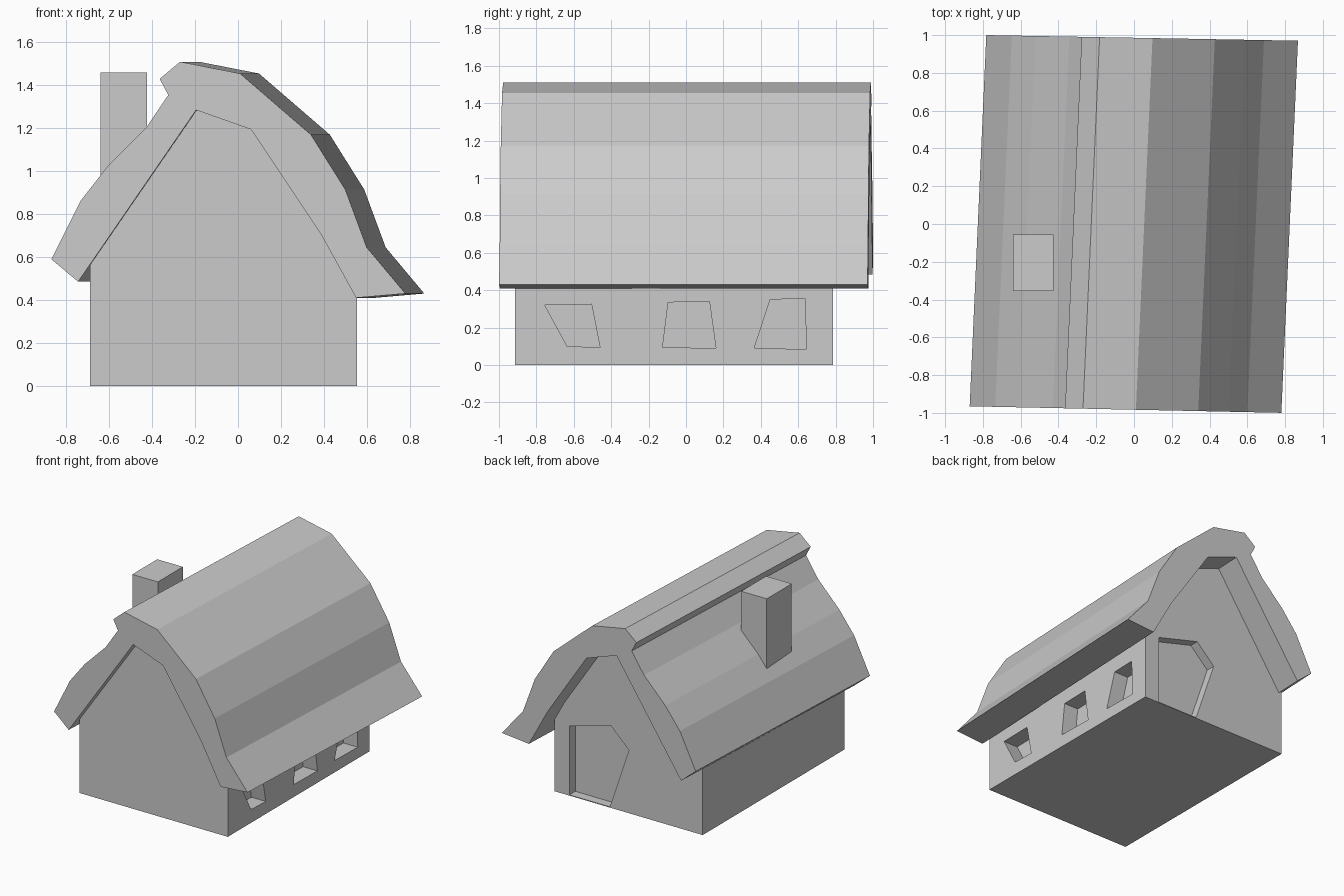
import bpy
import bmesh
from mathutils import Vector

default = bpy.data.objects.get("Cube")
if default:
    bpy.data.objects.remove(default, do_unlink=True)

# One plain grey for the whole cottage
GREY = (0.6, 0.6, 0.6, 1.0)
grey = bpy.data.materials.new("plain_grey")
grey.use_nodes = True
grey.diffuse_color = GREY
grey.node_tree.nodes["Principled BSDF"].inputs["Base Color"].default_value = GREY


def loft(name, near, far):
    """Solid between two matching outlines."""
    bm = bmesh.new()
    a = [bm.verts.new(p) for p in near]
    b = [bm.verts.new(p) for p in far]
    bm.faces.new(a)
    bm.faces.new(b[::-1])
    for i in range(len(a)):
        j = (i + 1) % len(a)
        bm.faces.new((a[i], b[i], b[j], a[j]))
    bmesh.ops.recalc_face_normals(bm, faces=bm.faces)
    mesh = bpy.data.meshes.new(name)
    bm.to_mesh(mesh)
    bm.free()
    mesh.materials.append(grey)
    obj = bpy.data.objects.new(name, mesh)
    bpy.context.collection.objects.link(obj)
    return obj


def along_y(name, profile, y0, y1):
    return loft(name, [(x, y0, z) for x, z in profile], [(x, y1, z) for x, z in profile])


def along_x(name, profile, x0, x1):
    return loft(name, [(x0, y, z) for y, z in profile], [(x1, y, z) for y, z in profile])


def carve(target, cutter):
    """Cut a recess and discard the cutter."""
    cutter.hide_render = True
    mod = target.modifiers.new("recess", 'BOOLEAN')
    mod.operation = 'DIFFERENCE'
    mod.solver = 'EXACT'
    mod.object = cutter
    bpy.context.view_layer.objects.active = target
    bpy.ops.object.modifier_apply(modifier=mod.name)
    bpy.data.objects.remove(cutter, do_unlink=True)


# House body with gables reaching into the roof
WALL_X, BACK_Y = 0.555, 0.785
body = along_y("house_walls", [
    (-0.69, 0), (WALL_X, 0), (WALL_X, 0.58), (0.44, 0.78),
    (0.08, 1.30), (-0.15, 1.36), (-0.69, 0.60)], -0.915, BACK_Y)

# Crooked window recesses in the side wall
windows = [
    [(-0.755, 0.32), (-0.505, 0.325), (-0.46, 0.095), (-0.635, 0.10)],
    [(-0.095, 0.335), (0.125, 0.34), (0.16, 0.09), (-0.125, 0.095)],
    [(0.45, 0.35), (0.635, 0.355), (0.645, 0.085), (0.365, 0.09)],
]
for outline in windows:
    carve(body, along_x("window_cutter", outline, WALL_X - 0.12, WALL_X + 0.1))

# Crooked door recess in the back wall
door = [(0.43, 0.006), (0.43, 0.527), (0.08, 0.623), (-0.07, 0.478), (0.09, 0.006)]
carve(body, along_y("door_cutter", door, BACK_Y - 0.07, BACK_Y + 0.1))

# Sagging roof shell, swept slightly askew from front to back
outer = [(-0.87, 0.59), (-0.735, 0.86), (-0.61, 1.02), (-0.43, 1.20),
         (-0.325, 1.355), (-0.365, 1.43), (-0.27, 1.51), (0.01, 1.455),
         (0.34, 1.17), (0.50, 0.915), (0.60, 0.645), (0.78, 0.43)]
inner = [(0.55, 0.41), (0.39, 0.70), (0.06, 1.195), (-0.195, 1.285), (-0.745, 0.485)]
front = [Vector((x, -0.965 - 0.021 * (x + 0.87), z)) for x, z in outer + inner]
back = [Vector((x + 0.088, 1.0 - 0.018 * (x + 0.87), z)) for x, z in outer + inner]
loft("roof", front, back)

# Chimney on the low side of the ridge
along_y("chimney", [(-0.64, 0.92), (-0.425, 0.92), (-0.425, 1.46), (-0.64, 1.46)],
        -0.355, -0.055)
